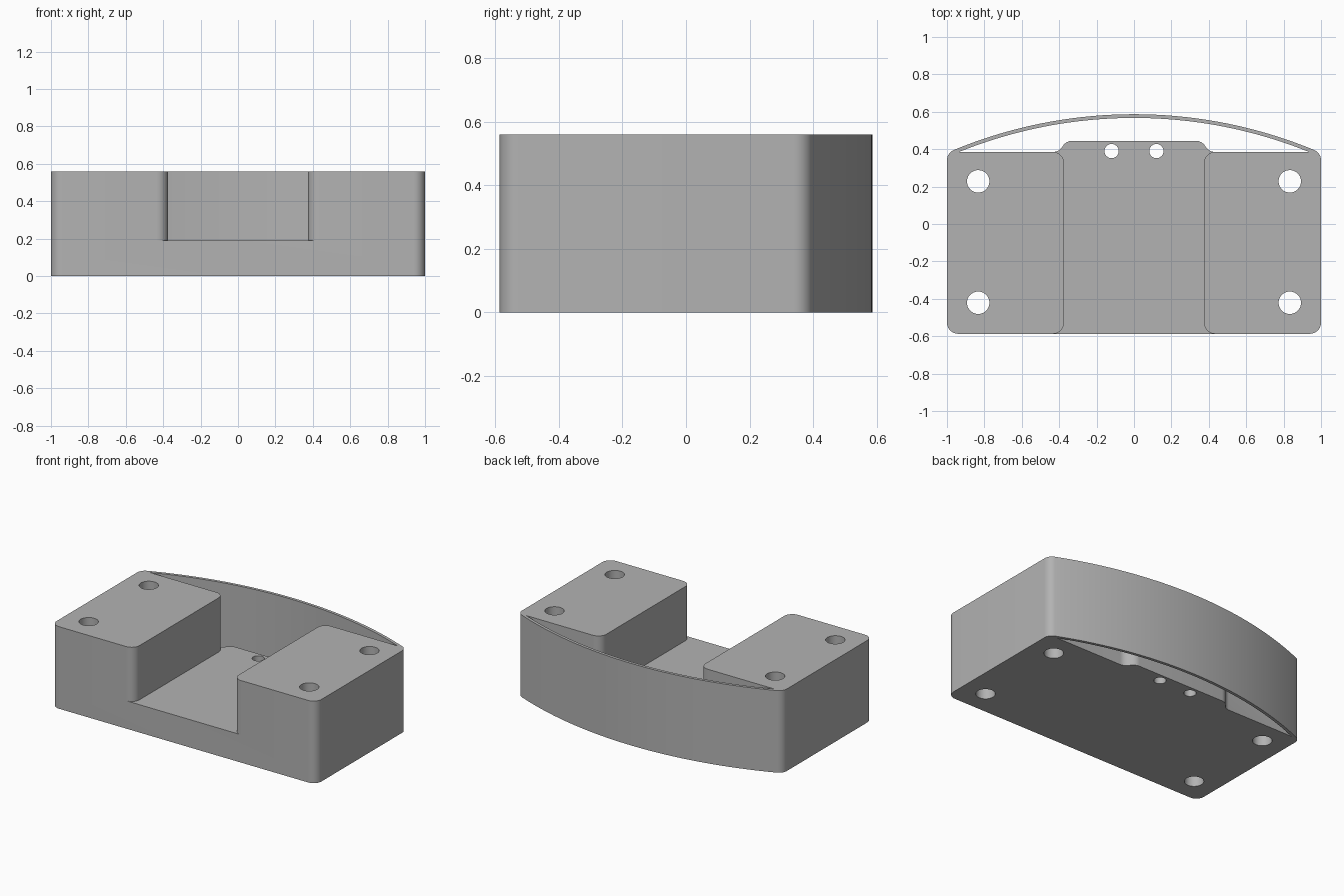
import bpy, bmesh
from math import radians, sin, cos, sqrt, atan2, degrees

if "Cube" in bpy.data.objects:
    bpy.data.objects.remove(bpy.data.objects["Cube"])

HEIGHT, FLOOR = 0.56, 0.19          # full height, floor of the front channel
FRONT, BACK, BUMP = -0.587, 0.385, 0.445
R, FILLET, WALL = 2.52, 0.06, 0.02  # bowed wall radius, corner radius, wall thickness
BOW_Y = -FRONT - R                  # centre of the bowed wall

grey = bpy.data.materials.new("plain grey")
grey.use_nodes = True
colour = (0.45, 0.45, 0.45, 1)
grey.diffuse_color = colour
grey.node_tree.nodes["Principled BSDF"].inputs["Base Color"].default_value = colour


def arc(cx, cy, r, start, end, n=10):
    angles = [radians(start + (end - start) * i / n) for i in range(n + 1)]
    return [(cx + r * cos(a), cy + r * sin(a)) for a in angles]


def mirrored(half):
    return half + [(-x, y) for x, y in reversed(half) if abs(x) > 1e-6]


def prism(name, outline, z0, z1):
    bm = bmesh.new()
    face = bm.faces.new([bm.verts.new((x, y, z0)) for x, y in outline])
    top = bmesh.ops.extrude_face_region(bm, geom=[face])["geom"]
    bmesh.ops.translate(bm, vec=(0, 0, z1 - z0),
                        verts=[v for v in top if isinstance(v, bmesh.types.BMVert)])
    bmesh.ops.recalc_face_normals(bm, faces=bm.faces)
    mesh = bpy.data.meshes.new(name)
    bm.to_mesh(mesh)
    bm.free()
    mesh.materials.append(grey)
    obj = bpy.data.objects.new(name, mesh)
    bpy.context.collection.objects.link(obj)
    return obj


def cut(body, cutter):
    cutter.hide_render = True
    mod = body.modifiers.new(cutter.name, "BOOLEAN")
    mod.operation, mod.solver, mod.object = "DIFFERENCE", "EXACT", cutter
    bpy.context.view_layer.objects.active = body
    bpy.ops.object.modifier_apply(modifier=mod.name)
    bpy.data.objects.remove(cutter)


# Solid body: rounded front corners, bowed back blended into the sides
side = 1 - FILLET
rise = sqrt((R - FILLET) ** 2 - side ** 2)
blend = degrees(atan2(rise, side))
half = (arc(side, FRONT + FILLET, FILLET, -90, 0)
        + arc(side, BOW_Y + rise, FILLET, 0, blend)
        + arc(0, BOW_Y, R, blend, 90, 24)[1:])
body = prism("mounting_block", mirrored(half), 0, HEIGHT)

# Slot between the bowed wall and the body, stepping around the rear tab
inner = R - WALL
end = degrees(atan2(BACK - BOW_Y, sqrt(inner ** 2 - (BACK - BOW_Y) ** 2)))
tab_x = 0.33
foot_x = tab_x + 2 * FILLET * cos(radians(30))
half = ([(0, BUMP)] + arc(tab_x, BACK, FILLET, 90, 30, 6)
        + arc(foot_x, BUMP, FILLET, 210, 270, 6)[1:]
        + arc(0, BOW_Y, inner, end, 90, 24))
cut(body, prism("wall_slot", mirrored(half), -0.1, HEIGHT + 0.1))

# Channel between the two raised blocks, flared at their rounded corners
half = ([(0, FRONT - 0.1), (foot_x, FRONT - 0.1)]
        + arc(foot_x, FRONT + FILLET, FILLET, 270, 180)
        + arc(foot_x, BACK - FILLET, FILLET, 180, 90)
        + [(foot_x, BUMP + 0.02), (0, BUMP + 0.02)])
cut(body, prism("channel", mirrored(half), FLOOR, HEIGHT + 0.1))

# Four corner bolt holes and two small holes in the tab
for s in (-1, 1):
    for x, y, r in ((0.833, 0.228, 0.06), (0.833, -0.421, 0.06), (0.12, 0.39, 0.038)):
        cut(body, prism("hole", arc(s * x, y, r, 0, 360, 40)[:-1], -0.1, HEIGHT + 0.1))

# Smooth the curved walls, keep the edges crisp
bpy.ops.object.select_all(action="DESELECT")
body.select_set(True)
bpy.context.view_layer.objects.active = body
bpy.ops.object.shade_smooth_by_angle(angle=radians(25))
